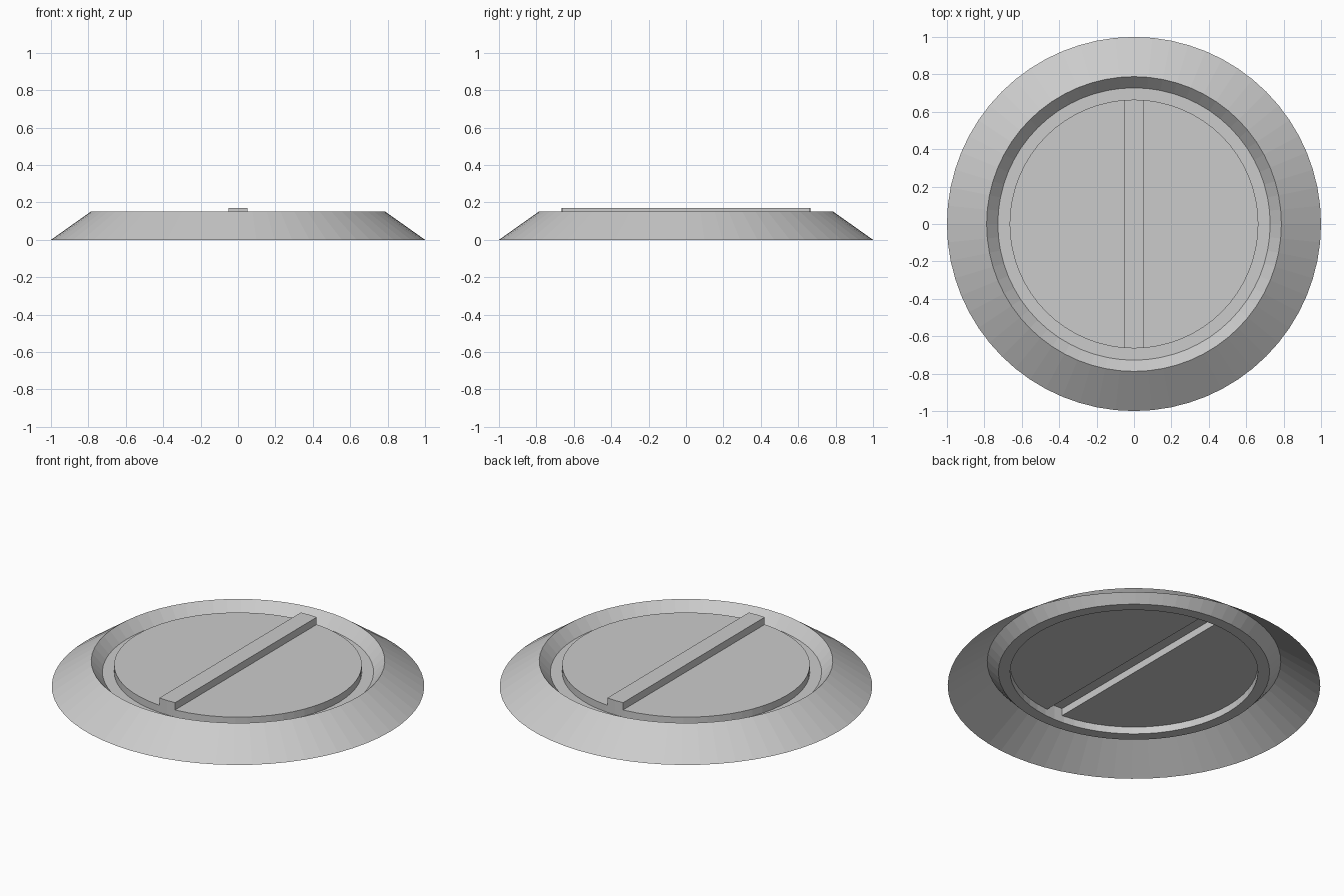
import bpy, bmesh
from math import cos, sin, tau

if "Cube" in bpy.data.objects:
    bpy.data.objects.remove(bpy.data.objects["Cube"])

SIDES = 64
BAR = 0.052          # half width of the grip bar
DISC_Z, BAR_Z = 0.127, 0.17

# radius, height from the outer foot to the raised disc edge
PROFILE = [(1, 0), (0.788, 0.15), (0.728, 0.085), (0.665, 0.085), (0.665, DISC_Z)]

bm = bmesh.new()

# turned thin shell: sloped rim, recessed channel, disc wall
rings = [[bm.verts.new((r * cos(tau * i / SIDES), r * sin(tau * i / SIDES), z))
          for i in range(SIDES)] for r, z in PROFILE]
for a, b in zip(rings, rings[1:]):
    for i in range(SIDES):
        j = (i + 1) % SIDES
        bm.faces.new((a[i], a[j], b[j], b[i]))

# disc top, cut into three strips
bm.faces.new(rings[-1])
for x in (-BAR, BAR):
    caps = [f for f in bm.faces if all(abs(v.co.z - DISC_Z) < 1e-5 for v in f.verts)]
    geom = set(caps)
    for f in caps:
        geom.update(f.verts)
        geom.update(f.edges)
    bmesh.ops.bisect_plane(bm, geom=list(geom), plane_co=(x, 0, 0), plane_no=(1, 0, 0))

# grip bar raised from the middle strip, hollow underneath
bm.normal_update()
strip = next(f for f in bm.faces
             if all(abs(v.co.z - DISC_Z) < 1e-5 and abs(v.co.x) < BAR + 1e-4 for v in f.verts))
out = bmesh.ops.extrude_face_region(bm, geom=[strip])
for v in out["geom"]:
    if isinstance(v, bmesh.types.BMVert):
        v.co.z = BAR_Z
if strip.is_valid:
    bm.faces.remove(strip)

mesh = bpy.data.meshes.new("round_cap")
bm.to_mesh(mesh)
bm.free()
bpy.context.collection.objects.link(bpy.data.objects.new("round_cap", mesh))
